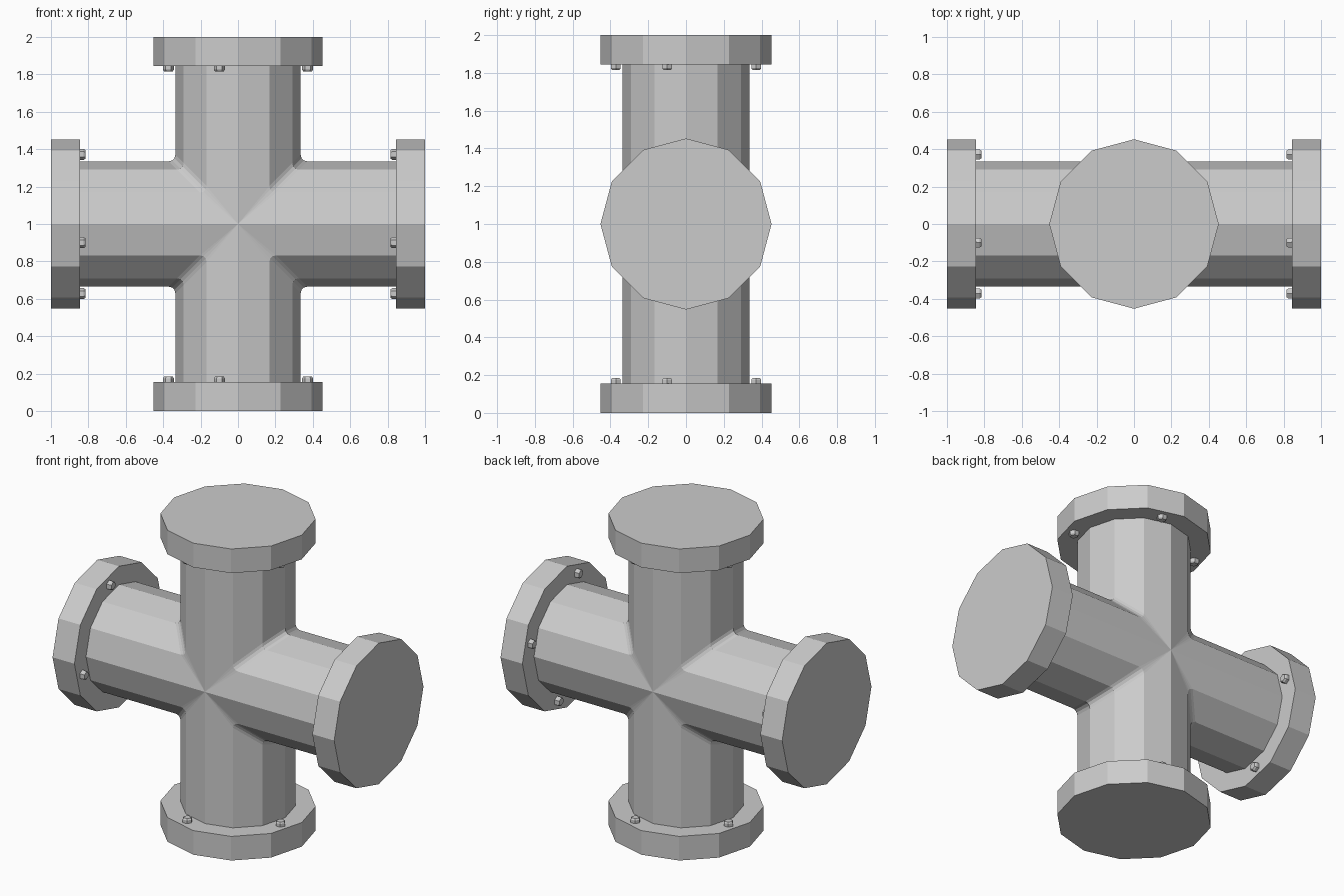
import bpy, bmesh
from math import cos, sin, pi, radians

if "Cube" in bpy.data.objects:
    bpy.data.objects.remove(bpy.data.objects["Cube"])

N, R, FR = 12, 0.335, 0.453     # sides, pipe radius, flange radius
CZ, FI, FO = 1.0, 0.845, 1.0    # centre height, flange inner and outer distance
FILLET = 0.035

# Each arm maps local points (axis along local z) into the model
ARMS = {
    "top": lambda x, y, z: (x, y, CZ + z),
    "bottom": lambda x, y, z: (x, y, CZ - z),
    "right": lambda x, y, z: (z, y, CZ + x),
    "left": lambda x, y, z: (-z, y, CZ + x),
}


def finish(name, bm):
    bmesh.ops.remove_doubles(bm, verts=bm.verts[:], dist=1e-4)
    bmesh.ops.recalc_face_normals(bm, faces=bm.faces[:])
    me = bpy.data.meshes.new(name)
    bm.to_mesh(me)
    bm.free()
    ob = bpy.data.objects.new(name, me)
    bpy.context.collection.objects.link(ob)


def ring(n, r, z, cx=0, cy=0):
    return [(cx + r * cos(2 * pi * i / n), cy + r * sin(2 * pi * i / n), z) for i in range(n)]


def loft(bm, rows, closed=True):
    vs = [[bm.verts.new(p) for p in row] for row in rows]
    for a, b in zip(vs, vs[1:]):
        n = len(a)
        for i in range(n if closed else n - 1):
            j = (i + 1) % n
            bm.faces.new((a[i], a[j], b[j], b[i]))
    return vs


def setback(x):
    return FILLET if abs(x) > 0.01 else 0.0


# Pipe body: four mitred arms joined by rounded creases
bm = bmesh.new()
for T in ARMS.values():
    end = ring(N, R, FI)
    mitre = [(x, y, abs(x) + setback(x)) for x, y, z in end]
    loft(bm, [[T(*p) for p in mitre], [T(*p) for p in end]])
for sx in (-1, 1):
    for sz in (-1, 1):
        rows = []
        for k in range(-3, 4):
            x, y = R * cos(k * pi / 6), R * sin(k * pi / 6)
            s = setback(x)
            c = x + s
            rows.append([(sx * (c - s * cos(t * pi / 6)), y, CZ + sz * (c - s * sin(t * pi / 6)))
                         for t in range(4)])
        loft(bm, rows, closed=False)
finish("pipe_cross", bm)

for side, T in ARMS.items():
    # Flange with a closed outer face
    bm = bmesh.new()
    rows = [ring(N, R, FI), ring(N, FR, FI), ring(N, FR, FO)]
    vs = loft(bm, [[T(*p) for p in row] for row in rows])
    bm.faces.new(vs[-1])
    finish("flange_" + side, bm)

    # Hex bolt heads on the pipe side of the flange
    for k in range(4):
        a = radians(-15 + 90 * k)
        cx, cy = 0.385 * cos(a), 0.385 * sin(a)
        bm = bmesh.new()
        rows = [ring(6, r, z, cx, cy) for r, z in
                ((0.03, FI + 0.005), (0.03, FI - 0.02), (0.023, FI - 0.029))]
        vs = loft(bm, [[T(*p) for p in row] for row in rows])
        bm.faces.new(vs[0])
        bm.faces.new(vs[-1])
        finish(f"bolt_{side}_{k + 1}", bm)
